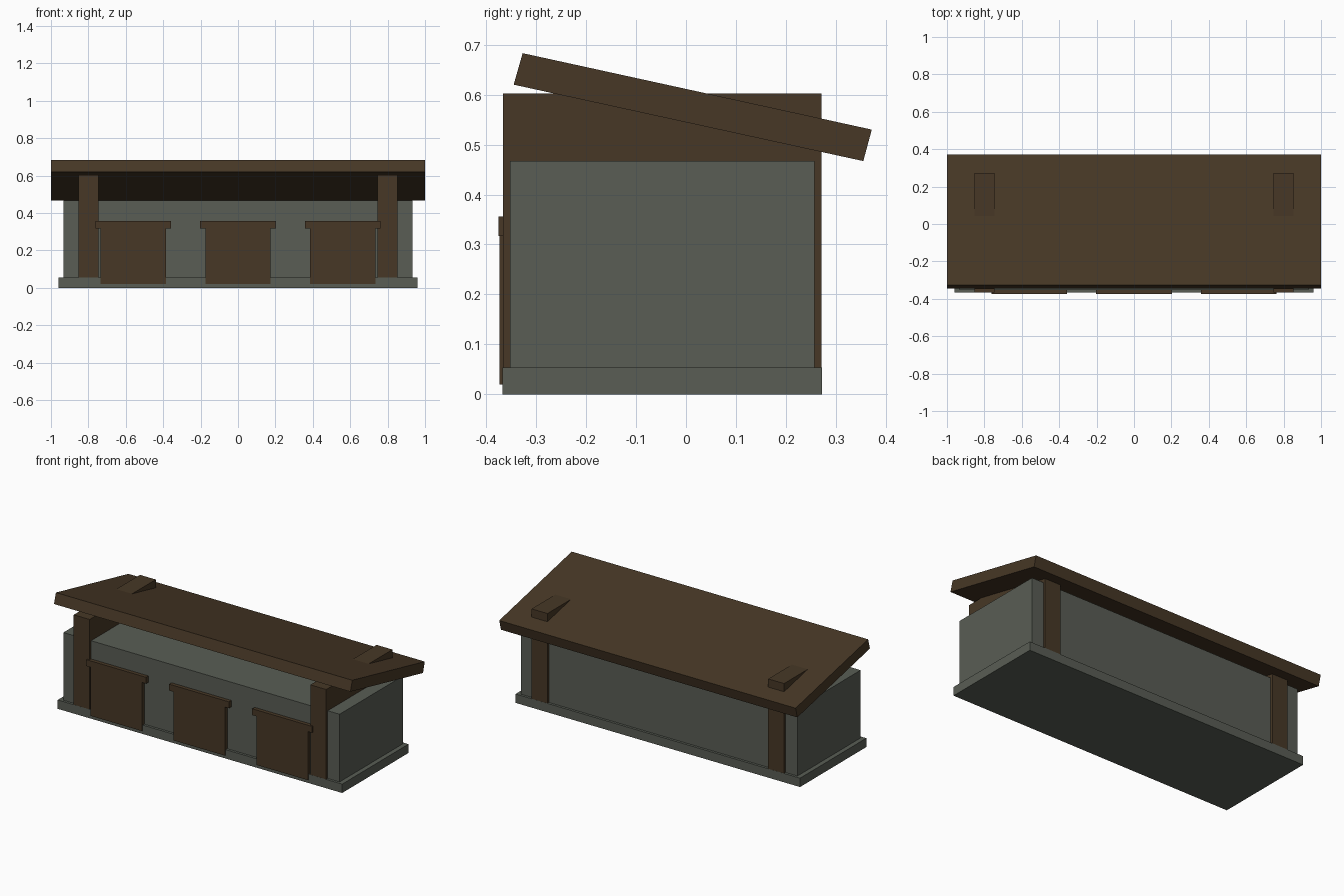
import bpy, bmesh

if "Cube" in bpy.data.objects:
    bpy.data.objects.remove(bpy.data.objects["Cube"])


def material(name, rgb):
    m = bpy.data.materials.new(name)
    m.diffuse_color = (*rgb, 1)
    m.use_nodes = True
    m.node_tree.nodes["Principled BSDF"].inputs["Base Color"].default_value = m.diffuse_color
    return m


STONE = material("grey_stone", (0.100, 0.110, 0.090))
WOOD = material("dark_wood", (0.063, 0.039, 0.019))


def prism(name, mat, x0, x1, profile):
    """Extrude a (y, z) profile along x."""
    bm = bmesh.new()
    face = bm.faces.new([bm.verts.new((x0, y, z)) for y, z in profile])
    ext = bmesh.ops.extrude_face_region(bm, geom=[face])
    verts = [g for g in ext["geom"] if isinstance(g, bmesh.types.BMVert)]
    bmesh.ops.translate(bm, verts=verts, vec=(x1 - x0, 0, 0))
    bmesh.ops.recalc_face_normals(bm, faces=bm.faces)
    me = bpy.data.meshes.new(name)
    bm.to_mesh(me)
    bm.free()
    me.materials.append(mat)
    ob = bpy.data.objects.new(name, me)
    bpy.context.collection.objects.link(ob)
    return ob


def box(name, mat, x, y, z):
    return prism(name, mat, *x, [(y[0], z[0]), (y[1], z[0]), (y[1], z[1]), (y[0], z[1])])


# Stone plinth and body
box("plinth", STONE, (-0.96, 0.96), (-0.367, 0.272), (0, 0.054))
box("body", STONE, (-0.932, 0.932), (-0.352, 0.257), (0.05, 0.467))

# Wooden frames running front to back, poking through the roof
for side, s in (("left", -1), ("right", 1)):
    box(side + "_frame", WOOD, sorted((s * 0.745, s * 0.852)), (-0.3665, 0.2715), (0.04, 0.602))

# Sloped slab roof
prism("roof", WOOD, -1, 1,
      [(-0.327, 0.683), (0.372, 0.53), (0.355, 0.467), (-0.345, 0.62)])

# Front shutters with a wider lintel
for side, cx in (("left", -0.56), ("centre", 0), ("right", 0.56)):
    box(side + "_shutter", WOOD, (cx - 0.174, cx + 0.174), (-0.3735, -0.345), (0.02, 0.32))
    box(side + "_lintel", WOOD, (cx - 0.202, cx + 0.202), (-0.375, -0.345), (0.317, 0.356))
